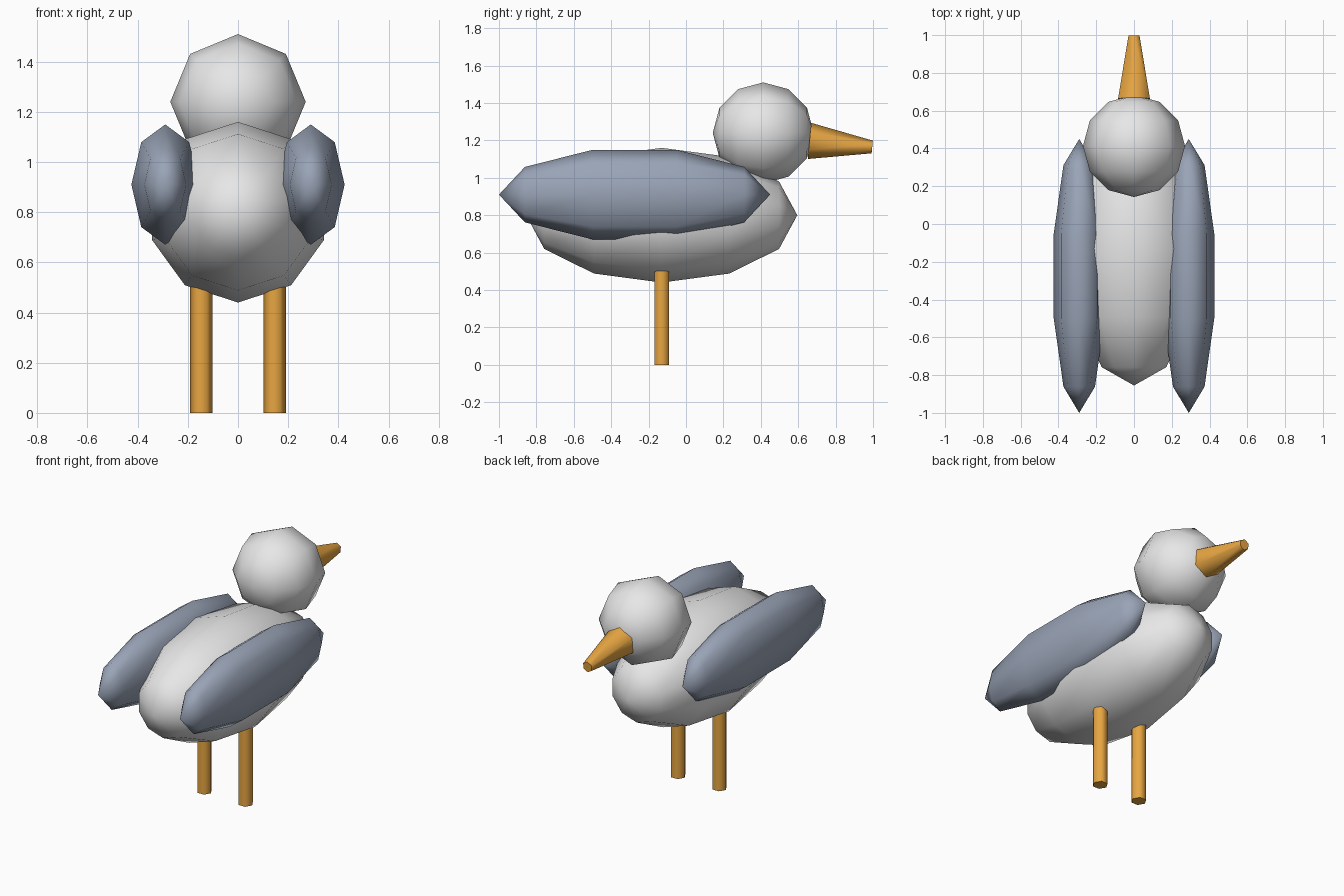
import bpy
import bmesh
from math import radians
from mathutils import Matrix, Vector

if "Cube" in bpy.data.objects:
    bpy.data.objects.remove(bpy.data.objects["Cube"], do_unlink=True)


def make_material(name, rgb):
    mat = bpy.data.materials.new(name)
    mat.use_nodes = True
    colour = (*rgb, 1.0)
    mat.diffuse_color = colour
    bsdf = next(n for n in mat.node_tree.nodes if n.type == "BSDF_PRINCIPLED")
    bsdf.inputs["Base Color"].default_value = colour
    return mat


white = make_material("white_feathers", (0.8, 0.8, 0.8))
grey = make_material("slate_feathers", (0.32, 0.37, 0.47))
orange = make_material("orange", (0.8, 0.38, 0.055))


def add_object(name, bm, mat):
    mesh = bpy.data.meshes.new(name)
    bm.to_mesh(mesh)
    bm.free()
    mesh.materials.append(mat)
    obj = bpy.data.objects.new(name, mesh)
    bpy.context.collection.objects.link(obj)
    bpy.ops.object.select_all(action="DESELECT")
    obj.select_set(True)
    bpy.context.view_layer.objects.active = obj
    # The facets blend smoothly while end caps stay sharp
    bpy.ops.object.shade_smooth_by_angle(angle=radians(75))
    return obj


def ellipsoid(name, centre, radii, segments, rings, mat):
    """Low-poly ellipsoid with its poles along y."""
    bm = bmesh.new()
    turn = Matrix.Rotation(radians(90), 4, "X")
    bmesh.ops.create_uvsphere(bm, u_segments=segments, v_segments=rings,
                              radius=1, matrix=turn)
    bmesh.ops.scale(bm, vec=Vector(radii), verts=bm.verts)
    bmesh.ops.translate(bm, vec=Vector(centre), verts=bm.verts)
    return add_object(name, bm, mat)


def hex_cone(name, centre, r_start, r_end, length, turn, mat):
    bm = bmesh.new()
    bmesh.ops.create_cone(bm, cap_ends=True, segments=6, radius1=r_start,
                          radius2=r_end, depth=length,
                          matrix=Matrix.Translation(centre) @ turn)
    return add_object(name, bm, mat)


# Body and head
ellipsoid("body", (0, -0.13, 0.8), (0.36, 0.725, 0.36), 10, 6, white)
ellipsoid("head", (0, 0.413, 1.24), (0.27, 0.27, 0.27), 8, 6, white)

# Bill, dipping slightly forward
hex_cone("bill", (0, 0.828, 1.181), 0.097, 0.034, 0.337,
         Matrix.Rotation(radians(-95.5), 4, "X"), orange)

# Wings and legs
for side, sign in (("left", 1), ("right", -1)):
    ellipsoid(side + "_wing", (sign * 0.29, -0.275, 0.91),
              (0.142, 0.725, 0.252), 8, 5, grey)
    hex_cone(side + "_leg", (sign * 0.146, -0.13, 0.28), 0.045, 0.045, 0.56,
             Matrix.Rotation(radians(90), 4, "Z"), orange)
